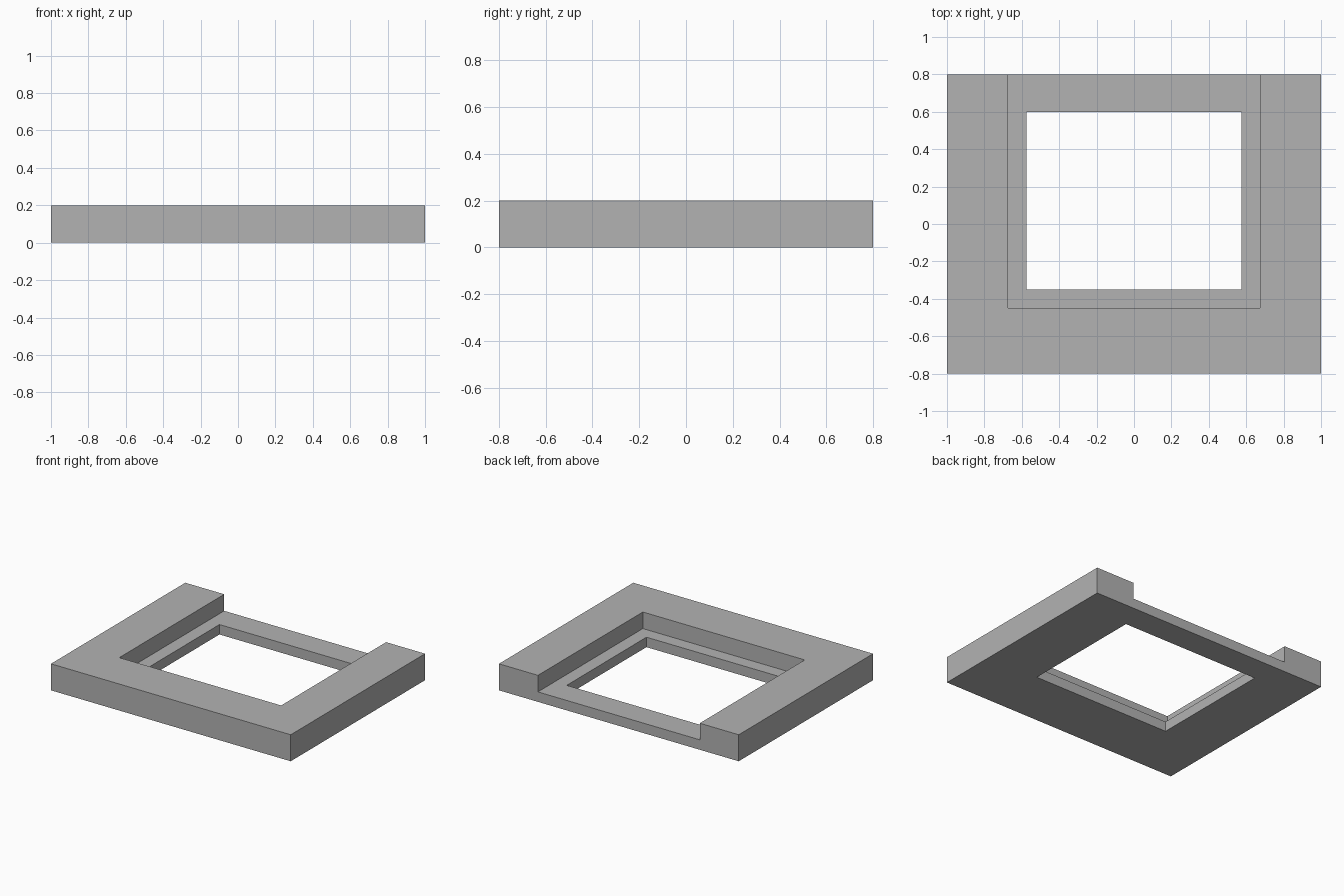
import bpy

if "Cube" in bpy.data.objects:
    bpy.data.objects.remove(bpy.data.objects["Cube"], do_unlink=True)

# One plain grey material
grey = bpy.data.materials.new("plain grey")
grey.use_nodes = True
colour = (0.45, 0.45, 0.45, 1)
grey.diffuse_color = colour
grey.node_tree.nodes["Principled BSDF"].inputs["Base Color"].default_value = colour


def box(name, low, high):
    """Axis-aligned box between two corners, with its scale baked in."""
    centre = [(a + b) / 2 for a, b in zip(low, high)]
    bpy.ops.mesh.primitive_cube_add(size=1, location=centre)
    obj = bpy.context.object
    obj.name = name
    obj.scale = [b - a for a, b in zip(low, high)]
    bpy.ops.object.transform_apply(location=True, rotation=False, scale=True)
    obj.data.materials.append(grey)
    return obj


def cut(target, cutter):
    """Subtract a box and discard it."""
    mod = target.modifiers.new(cutter.name, "BOOLEAN")
    mod.operation = "DIFFERENCE"
    mod.solver = "EXACT"
    mod.object = cutter
    bpy.context.view_layer.objects.active = target
    bpy.ops.object.modifier_apply(modifier=mod.name)
    bpy.data.objects.remove(cutter, do_unlink=True)


# Slab with a recess open to the back, leaving a thin ledge round the opening
frame = box("frame", (-1, -0.8, 0), (1, 0.8, 0.2))
cut(frame, box("recess_cutter", (-0.675, -0.45, 0.075), (0.675, 1, 0.4)))
cut(frame, box("opening_cutter", (-0.575, -0.35, -0.2), (0.575, 0.6, 0.5)))
